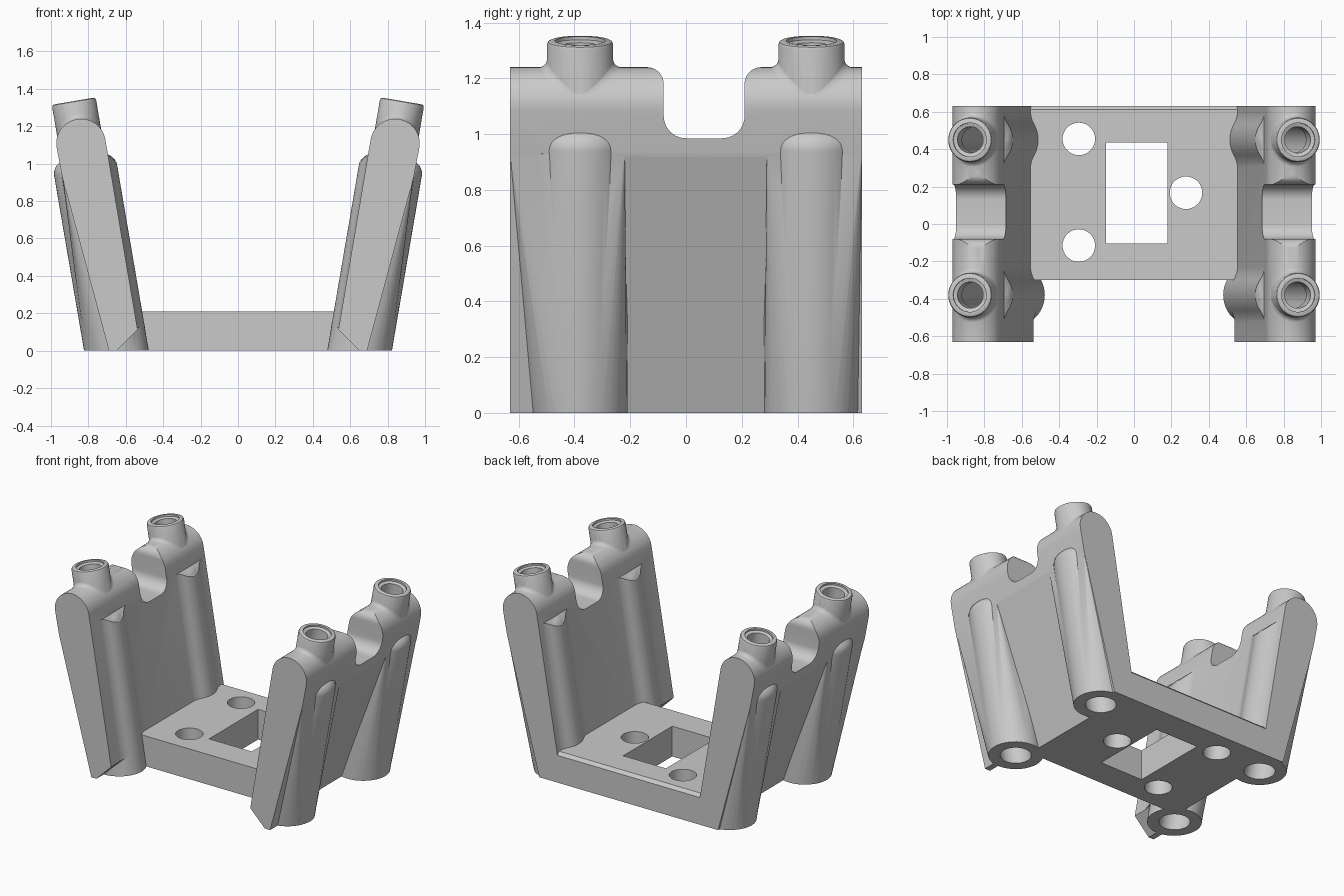
import bpy, bmesh, math
from mathutils import Matrix, Vector

cube = bpy.data.objects.get("Cube")
if cube:
    bpy.data.objects.remove(cube, do_unlink=True)

grey = bpy.data.materials.new("plain grey")
grey.use_nodes = True
colour = (0.59, 0.59, 0.59, 1)
grey.diffuse_color = colour
grey.node_tree.nodes["Principled BSDF"].inputs["Base Color"].default_value = colour

SLOPE = 0.171                 # outward lean of the walls and tubes
TILT = math.atan(SLOPE)
FOOT = 0.65                   # x of the tube axis at the ground
TUBES = (-0.38, 0.45)         # y of the tube axes
END = 0.632                   # half depth
CROWN = 1.108                 # height of the centre of the rounded wall top
ROUND = 0.132                 # radius of the rounded wall top
TUBE = 0.1705                 # tube radius


def finish(name, bm):
    bmesh.ops.recalc_face_normals(bm, faces=bm.faces)
    mesh = bpy.data.meshes.new(name)
    bm.to_mesh(mesh)
    bm.free()
    mesh.materials.append(grey)
    ob = bpy.data.objects.new(name, mesh)
    bpy.context.collection.objects.link(ob)
    return ob


def prism(name, points, place, low, high):
    """Extrude a 2D outline from low to high; place maps (u, v, depth) to 3D."""
    bm = bmesh.new()
    face = bm.faces.new([bm.verts.new(place(u, v, low)) for u, v in points])
    step = Vector(place(0, 0, high)) - Vector(place(0, 0, low))
    new = bmesh.ops.extrude_face_region(bm, geom=[face], use_keep_orig=True)["geom"]
    bmesh.ops.translate(bm, vec=step, verts=[g for g in new if isinstance(g, bmesh.types.BMVert)])
    return finish(name, bm)


def lean(side, y):
    return Matrix.Translation((side * FOOT, y, 0)) @ Matrix.Rotation(side * TILT, 4, "Y")


def lathe(name, profile, side, y):
    """Revolve (radius, distance) points around a leaning tube axis."""
    bm = bmesh.new()
    verts = [bm.verts.new((r, 0, t)) for r, t in profile]
    edges = [bm.edges.new(pair) for pair in zip(verts, verts[1:])]
    bmesh.ops.spin(bm, geom=verts + edges, cent=(0, 0, 0), axis=(0, 0, 1),
                   angle=math.tau, steps=48)
    bmesh.ops.remove_doubles(bm, verts=bm.verts, dist=1e-5)
    bm.transform(lean(side, y))
    return finish(name, bm)


def arc(cx, cy, r, start, stop, n=10):
    return [(cx + r * math.cos(math.radians(start + (stop - start) * i / n)),
             cy + r * math.sin(math.radians(start + (stop - start) * i / n)))
            for i in range(n + 1)]


def combine(target, tool, how):
    mod = target.modifiers.new(how, "BOOLEAN")
    mod.operation, mod.solver, mod.object = how, "EXACT", tool
    bpy.context.view_layer.objects.active = target
    bpy.ops.object.modifier_apply(modifier=mod.name)
    bpy.data.objects.remove(tool, do_unlink=True)


def along_x(u, v, d):
    return (d, u, v)


def along_y(u, v, d):
    return (u, d, v)


def along_z(u, v, d):
    return (u, v, d)


def fairing(y, outer, inner):
    """Blend from the round tube foot to the wide top of the wall."""
    bm = bmesh.new()
    for z, r in ((-0.03, 0.17), (0.93, 0.134)):
        for px, py in arc(FOOT + SLOPE * z, y, r, 0, 350, 35):
            bm.verts.new((px, py, z))
    for py in (outer, inner):
        for px in (0.8, 0.938):
            bm.verts.new((px, py, 0.929))
    hull = bmesh.ops.convex_hull(bm, input=bm.verts)
    bmesh.ops.delete(bm, geom=[g for g in hull["geom_interior"]
                               if isinstance(g, bmesh.types.BMVert)], context="VERTS")
    return finish("fairing", bm)


def inner_rib(y):
    """Soft-shouldered bulge where the tube shows on the inside of the wall."""
    half = []
    for i in range(1, 15):
        v = 0.155 * i / 14
        half.append((0.1305 + 0.0205 * ((0.155 - v) / 0.075) ** 2 if v > 0.08
                     else math.sqrt(0.171 ** 2 - v * v), v))
    outline = [(-0.171, 0)] + [(-u, v) for u, v in half] + [(-0.08, 0.155), (-0.08, -0.155)]
    outline += [(-u, -v) for u, v in reversed(half)]
    bm = bmesh.new()
    low = [bm.verts.new((u, v, 0.1)) for u, v in outline]
    high = [bm.verts.new((u, v, 1.23 + 1.4 * u)) for u, v in outline]
    bm.faces.new(low)
    bm.faces.new(high)
    for i in range(len(low)):
        bm.faces.new((low[i - 1], low[i], high[i], high[i - 1]))
    bm.transform(lean(1, y))
    return finish("inner_rib", bm)


def collar_fillet(y):
    """Concave ring that follows the saddle between collar and rounded wall top."""
    bm = bmesh.new()
    base = CROWN / math.cos(TILT)
    steps, levels = 48, 6
    rings = []
    for k in range(levels + 1):
        s = k / levels
        ring = []
        for i in range(steps):
            a = math.tau * i / steps
            size = 0.004 + 0.04 * abs(math.sin(a))
            r = 0.117 + size * s * s
            saddle = math.sqrt(max(ROUND ** 2 - (r * math.cos(a)) ** 2, 0))
            t = base - 0.002 + saddle + size * (1 - s) ** 2
            ring.append(bm.verts.new((r * math.cos(a), r * math.sin(a), t)))
        rings.append(ring)
    peak = bm.verts.new((0, 0, base + 0.15))
    root = bm.verts.new((0, 0, base))
    for i in range(steps):
        bm.faces.new((rings[0][i - 1], rings[0][i], peak))
        bm.faces.new((rings[-1][i - 1], rings[-1][i], root))
        for a, b in zip(rings, rings[1:]):
            bm.faces.new((a[i - 1], a[i], b[i], b[i - 1]))
    bm.transform(lean(1, y))
    return finish("collar_fillet", bm)


def bore(side, y):
    return lathe("bore", [(0, -0.1), (0.097, -0.1), (0.097, 1.15), (0.07, 1.19), (0.07, 1.335),
                          (0.09, 1.342), (0.09, 1.45), (0, 1.45)], side, y)


def recess(side):
    """Wedge that thins the wall and base between the two tubes."""
    wedge = [(0.95, 0.957), (1.3, 0.957), (1.3, -0.1), (0.563, -0.1)]
    return prism("recess", [(side * x, z) for x, z in wedge], along_y, *TUBES)


# Leaning wall with a rounded top
top = arc(FOOT + SLOPE * CROWN, CROWN, ROUND, 170, -10, 24)
wall = prism("left_wall", [(0.68, -0.03), (0.537, 0.113)] + top + [(0.94, 0.93), (0.682, -0.03)],
             along_y, -END, END)
combine(wall, recess(1), "DIFFERENCE")

# Saddle notch in the top edge
notch = ([(-0.14, 1.4)] + arc(-0.14, 1.18, 0.06, 90, 0) + arc(0, 1.065, 0.08, 180, 270)
         + arc(0.13, 1.065, 0.08, 270, 360) + arc(0.27, 1.18, 0.06, 180, 90) + [(0.27, 1.4)])
combine(wall, prism("notch", notch, along_x, 0.4, 1.3), "DIFFERENCE")

# Tubes, fairings and collars
for y, outer, inner in zip(TUBES, (-END + 0.001, END - 0.001), (-0.22, 0.29)):
    combine(wall, fairing(y, outer, inner), "UNION")
    shoulder = arc(0.1, 0.978, TUBE - 0.1, 0, 90, 8)
    combine(wall, lathe("tube", [(0, -0.08), (TUBE, -0.08)] + shoulder + [(0, 1.0485)], 1, y),
            "UNION")
    combine(wall, inner_rib(y), "UNION")
    combine(wall, collar_fillet(y), "UNION")
    combine(wall, lathe("collar", [(0, 1.06), (0.119, 1.06), (0.119, 1.34), (0.115, 1.35),
                                   (0.107, 1.354), (0, 1.354)], 1, y), "UNION")

# Trim flush with the ground and the back, then drill the tubes
square = [(-2, -2), (2, -2), (2, 2), (-2, 2)]
combine(wall, prism("ground_cut", square, along_z, -0.5, 0), "DIFFERENCE")
combine(wall, prism("back_cut", square, along_y, END, END + 0.5), "DIFFERENCE")
for y in TUBES:
    combine(wall, bore(1, y), "DIFFERENCE")

# Mirrored wall on the other side
other = wall.copy()
other.name = "right_wall"
other.data = wall.data.copy()
other.data.transform(Matrix.Scale(-1, 4, (1, 0, 0)))
other.data.flip_normals()
bpy.context.collection.objects.link(other)

# Base plate with bevelled back edge, window and screw holes
plate = prism("base_plate", [(-0.3, 0), (END, 0), (END, 0.19), (0.612, 0.211), (-0.3, 0.211)],
              along_x, -0.685, 0.685)
combine(plate, prism("window", [(-0.15, -0.105), (0.18, -0.105), (0.18, 0.435), (-0.15, 0.435)],
                     along_z, -0.1, 0.4), "DIFFERENCE")
for x, y in ((-0.295, 0.455), (-0.295, -0.115), (0.278, 0.167)):
    combine(plate, prism("screw_hole", arc(x, y, 0.087, 0, 350, 35), along_z, -0.1, 0.4),
            "DIFFERENCE")
for side in (1, -1):
    combine(plate, recess(side), "DIFFERENCE")
    for y in TUBES:
        combine(plate, bore(side, y), "DIFFERENCE")

# Smooth the curved surfaces, keep edges crisp
for ob in bpy.context.view_layer.objects:
    ob.select_set(ob in (wall, other, plate))
bpy.ops.object.shade_smooth_by_angle(angle=math.radians(30))
